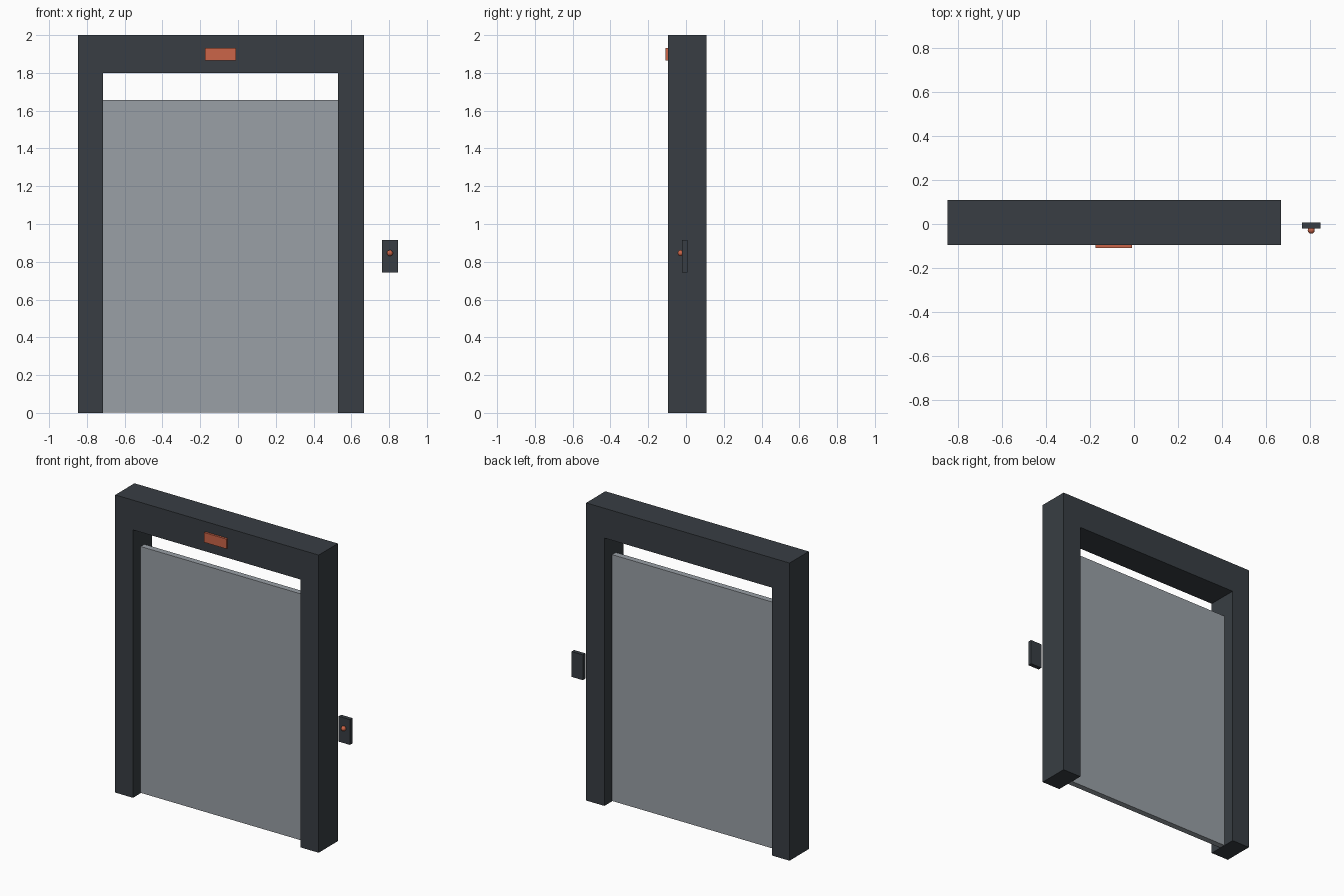
import bpy
import bmesh
from mathutils import Vector

cube = bpy.data.objects.get("Cube")
if cube:
    bpy.data.objects.remove(cube, do_unlink=True)


def material(name, rgb):
    mat = bpy.data.materials.new(name)
    mat.use_nodes = True
    mat.diffuse_color = (*rgb, 1)
    mat.node_tree.nodes["Principled BSDF"].inputs["Base Color"].default_value = (*rgb, 1)
    return mat


dark = material("dark_steel", (0.04, 0.048, 0.057))
grey = material("door_grey", (0.32, 0.35, 0.38))
orange = material("signal_orange", (0.6, 0.13, 0.065))


def finish(bm, name, mat):
    bmesh.ops.recalc_face_normals(bm, faces=bm.faces)
    mesh = bpy.data.meshes.new(name)
    bm.to_mesh(mesh)
    bm.free()
    mesh.materials.append(mat)
    obj = bpy.data.objects.new(name, mesh)
    bpy.context.collection.objects.link(obj)
    return obj


def extrude_profile(name, points, front, back, mat):
    """Extrude an outline in the x-z plane from front to back."""
    bm = bmesh.new()
    face = bm.faces.new([bm.verts.new((x, front, z)) for x, z in points])
    result = bmesh.ops.extrude_face_region(bm, geom=[face], use_keep_orig=True)
    verts = [v for v in result["geom"] if isinstance(v, bmesh.types.BMVert)]
    bmesh.ops.translate(bm, verts=verts, vec=Vector((0, back - front, 0)))
    return finish(bm, name, mat)


def box(name, x0, x1, front, back, z0, z1, mat):
    outline = [(x0, z0), (x1, z0), (x1, z1), (x0, z1)]
    return extrude_profile(name, outline, front, back, mat)


# Surround: two posts and a lintel in one outline
left, right, inner_left, inner_right = -0.846, 0.666, -0.714, 0.53
extrude_profile("door_frame", [
    (left, 0), (inner_left, 0), (inner_left, 1.8), (inner_right, 1.8),
    (inner_right, 0), (right, 0), (right, 2), (left, 2)], -0.095, 0.109, dark)

# Partly raised door panel
box("door_panel", inner_left, inner_right, -0.013, 0.027, 0.002, 1.657, grey)

# Indicator above the opening
box("indicator_plate", -0.175, -0.01, -0.109, -0.095, 1.866, 1.932, orange)

# Wall control beside the frame
box("control_plate", 0.762, 0.846, -0.02, 0.007, 0.744, 0.914, dark)
bm = bmesh.new()
bmesh.ops.create_uvsphere(bm, u_segments=16, v_segments=10, radius=0.016)
bmesh.ops.translate(bm, verts=bm.verts, vec=Vector((0.804, -0.028, 0.846)))
button = finish(bm, "control_button", orange)
button.data.shade_smooth()
